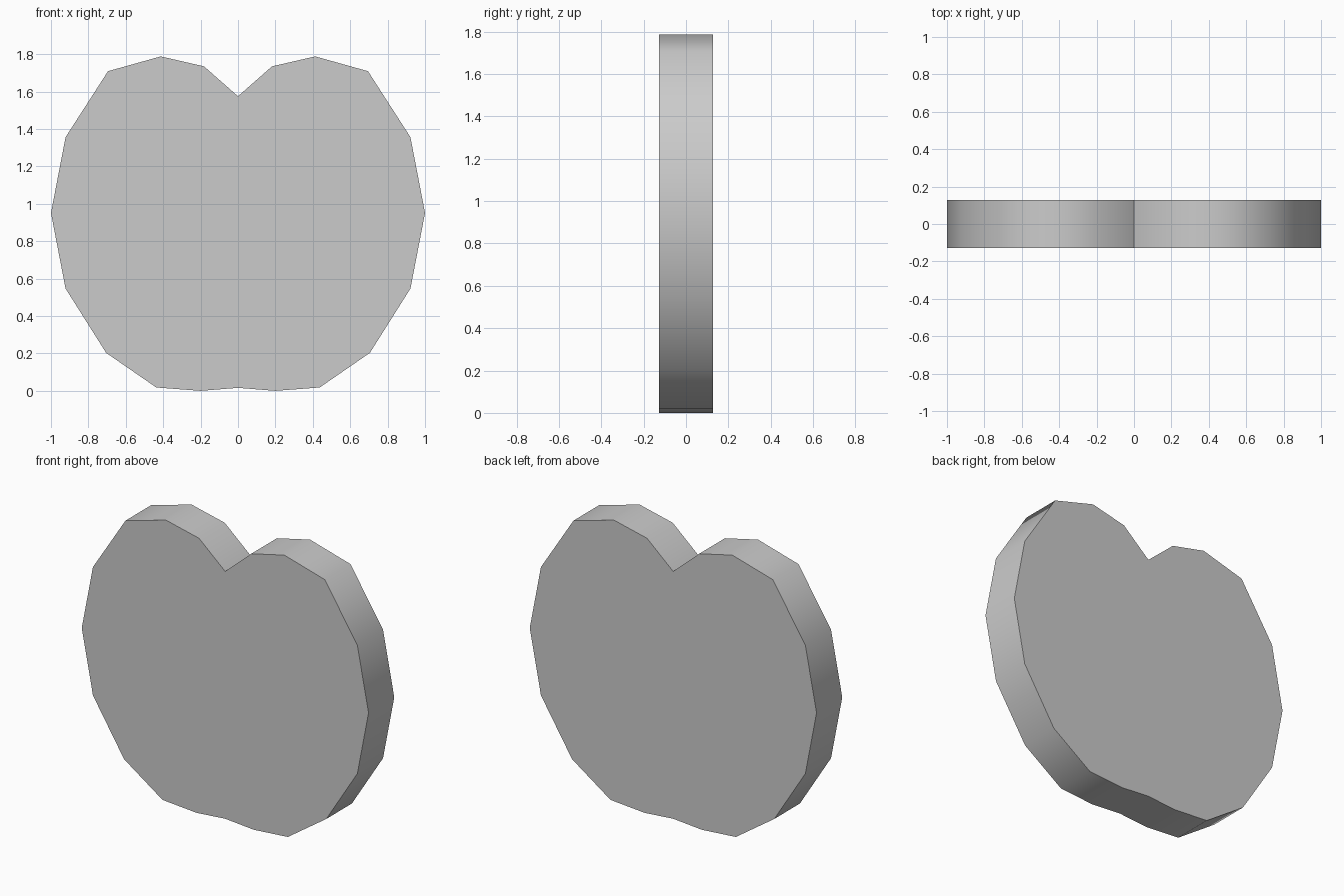
import bpy, bmesh, math

if "Cube" in bpy.data.objects:
    bpy.data.objects.remove(bpy.data.objects["Cube"])

# Right half of the outline, from the top notch down to the bottom middle (x, z)
half = [(0, 1.575), (0.182, 1.735), (0.413, 1.788), (0.695, 1.709),
        (0.922, 1.356), (1.0, 0.951), (0.922, 0.547), (0.705, 0.203),
        (0.437, 0.018), (0.2, 0.0), (0, 0.016)]
outline = half + [(-x, z) for x, z in half[-2:0:-1]]
HALF_DEPTH = 0.128

# Slab: front face extruded straight back
bm = bmesh.new()
front = bm.faces.new([bm.verts.new((x, -HALF_DEPTH, z)) for x, z in outline])
back = bmesh.ops.extrude_face_region(bm, geom=[front], use_keep_orig=True)
moved = [g for g in back["geom"] if isinstance(g, bmesh.types.BMVert)]
bmesh.ops.translate(bm, verts=moved, vec=(0, 2 * HALF_DEPTH, 0))
bmesh.ops.recalc_face_normals(bm, faces=bm.faces)

mesh = bpy.data.meshes.new("notched_slab")
bm.to_mesh(mesh)
bm.free()
slab = bpy.data.objects.new("notched_slab", mesh)
bpy.context.collection.objects.link(slab)

# Smooth rim with sharp front and back borders
bpy.context.view_layer.objects.active = slab
slab.select_set(True)
bpy.ops.object.shade_smooth_by_angle(angle=math.radians(60))
